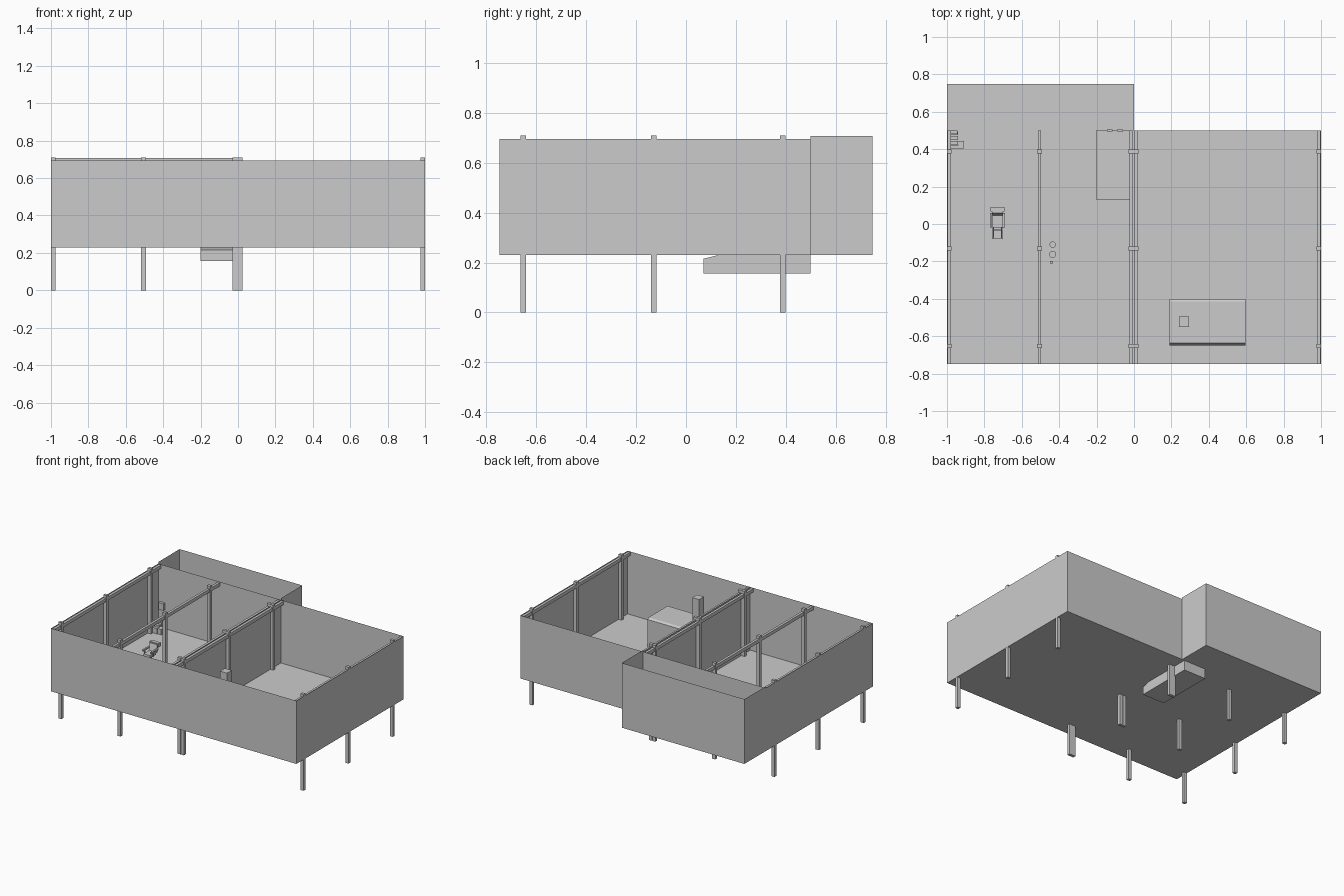
import bpy
from math import pi

if "Cube" in bpy.data.objects:
    bpy.data.objects.remove(bpy.data.objects["Cube"])

FLOOR = 0.23


def mesh(name, verts, faces):
    m = bpy.data.meshes.new(name)
    m.from_pydata(verts, [], faces)
    o = bpy.data.objects.new(name, m)
    bpy.context.collection.objects.link(o)
    return o


def box(name, x0, x1, y0, y1, z0, z1):
    v = [(x, y, z) for x in (x0, x1) for y in (y0, y1) for z in (z0, z1)]
    return mesh(name, v, [(0, 1, 3, 2), (4, 6, 7, 5), (0, 4, 5, 1),
                          (2, 3, 7, 6), (0, 2, 6, 4), (1, 5, 7, 3)])


def wall(name, a, b, z0, z1):
    return mesh(name, [(*a, z0), (*b, z0), (*b, z1), (*a, z1)], [(0, 1, 2, 3)])


def floor(name, x0, x1, y0, y1, z=FLOOR):
    return mesh(name, [(x0, y0, z), (x1, y0, z), (x1, y1, z), (x0, y1, z)], [(0, 1, 2, 3)])


def disc(name, x, y, z0, z1, r, n=12):
    bpy.ops.mesh.primitive_cylinder_add(vertices=n, radius=r, depth=z1 - z0,
                                        location=(x, y, (z0 + z1) / 2))
    bpy.context.object.name = name


# Thin outer and partition walls
for name, a, b, top in [
    ("front_wall", (-1, -.748), (1, -.748), .695),
    ("right_wall", (1, -.748), (1, .5), .695),
    ("back_wall", (1, .5), (-1, .5), .695),
    ("left_wall", (-1, .5), (-1, -.748), .695),
    ("partition_wall", (0, -.748), (0, .5), .695),
    ("annex_right_wall", (0, .5), (0, .748), .707),
    ("annex_back_wall", (0, .748), (-1, .748), .707),
    ("annex_left_wall", (-1, .748), (-1, .5), .707),
]:
    wall(name, a, b, FLOOR, top)

# Floors, leaving the stairwell opening
PX0, PX1, PY = -.2, -.02, .13
floor("right_room_floor", 0, 1, -.748, .5)
floor("left_room_front_floor", -1, 0, -.748, PY)
floor("left_room_back_floor", -1, PX0, PY, .5)
floor("stairwell_edge_floor", PX1, 0, PY, .5)
floor("annex_floor", -1, 0, .5, .748)

# Sunken stairwell, open at the top
prof = [(PY, FLOOR), (.07, .215), (.07, .157), (.5, .157), (.5, FLOOR)]
verts = [(x, y, z) for x in (PX0, PX1) for y, z in prof]
mesh("stairwell", verts, [(0, 1, 2, 3, 4), (9, 8, 7, 6, 5)] +
     [(i, i + 1, i + 6, i + 5) for i in range(4)])

# Posts running through the floor, with a beam on each row
for x in (-.987, -.505, -.016, .011, .987):
    box("beam", x - .009, x + .009, -.748, .5, .665, .69)
    for y in (-.653, -.13, .387):
        box("post", x - .0125, x + .0125, y - .011, y + .011, 0, .71)

# Hut in the right room, with roof edge, open doors and chimney
hut = [(-.65, FLOOR), (-.40, FLOOR), (-.40, .43), (-.415, .44), (-.635, .44), (-.65, .40)]
n = len(hut)
mesh("hut", [(x, y, z) for x in (.19, .595) for y, z in hut],
     [tuple(range(n)), tuple(range(2 * n - 1, n - 1, -1))] +
     [(i, (i + 1) % n, (i + 1) % n + n, i + n) for i in range(n)])
box("chimney", .24, .295, -.55, -.495, .43, .635)
for s in (-1, 1):
    wall("hut_door", (.19, -.525 + s * .075), (.11, -.525 + s * .125), FLOOR, .39)

# Reclining chair
cx = -.73
box("chair_base", cx - .028, cx + .028, -.03, .05, FLOOR, .24)
box("chair_column", cx - .012, cx + .012, 0, .025, .24, .275)
box("chair_seat", cx - .026, cx + .026, -.02, .05, .275, .295)
back = box("chair_back", cx - .03, cx + .03, .045, .06, .29, .345)
for v in back.data.vertices:
    v.co.y += (v.co.z - .29) * .25
box("chair_headrest", cx - .037, cx + .037, .066, .092, .325, .352)
for s in (-1, 1):
    x = cx + s * .034
    box("chair_armrest", x - .006, x + .006, -.02, .06, .31, .32)
    box("chair_arm_support", x - .003, x + .003, 0, .012, .28, .31)
    box("footrest_bar", cx + s * .022 - .003, cx + s * .022 + .003, -.075, -.02, .26, .27)
box("chair_footrest", cx - .03, cx + .03, -.08, -.035, .25, .26)

# Round stools and a small crate
for y, r in ((-.11, .017), (-.163, .019)):
    disc("stool_seat", -.435, y, .275, .285, r)
    disc("stool_leg", -.435, y, FLOOR, .275, .005, 8)
box("small_crate", -.45, -.432, -.212, -.197, FLOOR, .25)

# Corner counter with stepped shelves and a wall cabinet
for i in range(4):
    box("corner_shelf", -.98, -.94, .40 + i * .025, .42 + i * .025, FLOOR, .27 + i * .012)
box("corner_cabinet", -.94, -.91, .405, .445, FLOOR, .27)
box("wall_cabinet", -.985, -.945, .48, .5, .37, .42)

# Small fittings on the back wall
for x in (-.13, -.075):
    box("wall_fitting", x - .015, x + .015, .494, .506, .43, .46)
